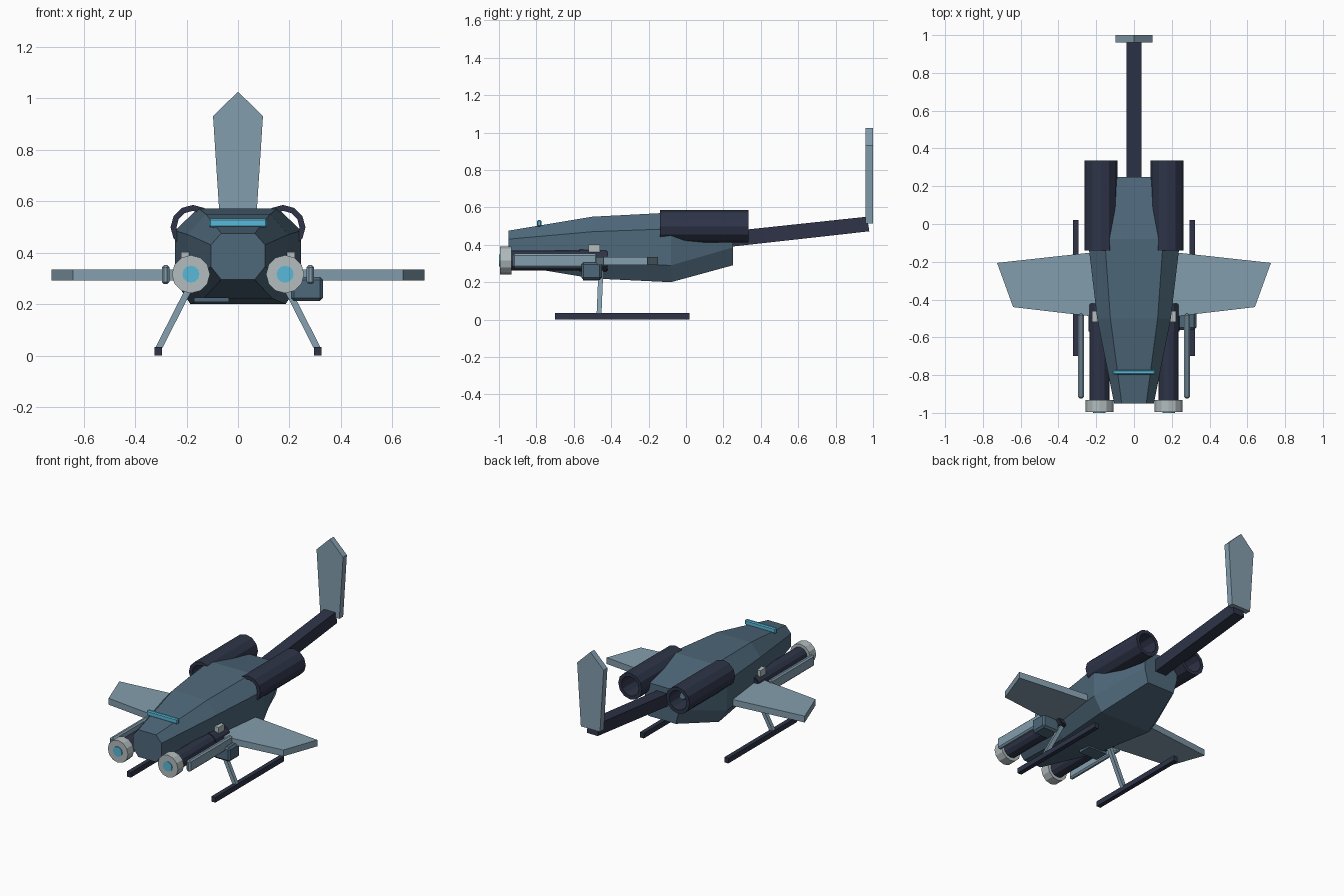
import bpy, bmesh, math
from mathutils import Vector

if "Cube" in bpy.data.objects:
    bpy.data.objects.remove(bpy.data.objects["Cube"])


def material(name, rgb):
    m = bpy.data.materials.new(name)
    lin = [((c / 255 + 0.055) / 1.055) ** 2.4 for c in rgb]
    m.diffuse_color = (*lin, 1)
    m.use_nodes = True
    m.node_tree.nodes["Principled BSDF"].inputs["Base Color"].default_value = m.diffuse_color
    return m


HULL = material("slate_blue", (78, 104, 122))
PANEL = material("light_steel_blue", (132, 158, 174))
DARK = material("dark_navy", (46, 52, 72))
METAL = material("pale_grey", (178, 188, 190))
GLOW = material("cyan", (88, 184, 216))


def loft(name, rings, mat, closed=False):
    """Skin a list of equal-length rings; cap the ends, or join last to first."""
    bm = bmesh.new()
    vs = [[bm.verts.new(p) for p in r] for r in rings]
    n = len(vs[0])
    pairs = list(zip(vs, vs[1:])) + ([(vs[-1], vs[0])] if closed else [])
    for a, b in pairs:
        for i in range(n):
            j = (i + 1) % n
            bm.faces.new((a[i], a[j], b[j], b[i]))
    if not closed:
        bm.faces.new(vs[0])
        bm.faces.new(vs[-1])
    bmesh.ops.recalc_face_normals(bm, faces=bm.faces)
    me = bpy.data.meshes.new(name)
    bm.to_mesh(me)
    bm.free()
    me.materials.append(mat)
    ob = bpy.data.objects.new(name, me)
    bpy.context.collection.objects.link(ob)
    return ob


def box(name, x, y, z, mat, bevel=0):
    rect = [(x[0], z[0]), (x[1], z[0]), (x[1], z[1]), (x[0], z[1])]
    ob = loft(name, [[(px, py, pz) for px, pz in rect] for py in y], mat)
    if bevel:
        mod = ob.modifiers.new("chamfer", "BEVEL")
        mod.width, mod.segments = bevel, 1
    return ob


def circle(x, y, z, r, n=12):
    return [(x + r * math.cos(2 * math.pi * i / n), y,
             z + r * math.sin(2 * math.pi * i / n)) for i in range(n)]


def octagon(y, side, flat_top, flat_low, z0, z1, z2, z3):
    half = [(flat_low, z0), (side, z1), (side, z2), (flat_top, z3)]
    pts = half + [(-x, z) for x, z in reversed(half)]
    return [(x, y, z) for x, z in pts]


# Faceted fuselage
loft("fuselage", [
    octagon(-0.95, 0.105, 0.065, 0.065, 0.295, 0.345, 0.43, 0.475),
    octagon(-0.50, 0.195, 0.125, 0.135, 0.22, 0.30, 0.47, 0.55),
    octagon(-0.08, 0.245, 0.155, 0.185, 0.20, 0.29, 0.485, 0.572),
    octagon(0.25, 0.125, 0.088, 0.10, 0.29, 0.385, 0.45, 0.51)], HULL)

# Windscreen light bar
box("light_bar", (-0.113, 0.113), (-0.797, -0.773), (0.497, 0.532), GLOW, 0.006)

# Tail boom and upright fin
loft("tail_boom", [
    [(-0.04, 0.2, 0.385), (0.04, 0.2, 0.385), (0.04, 0.2, 0.468), (-0.04, 0.2, 0.468)],
    [(-0.04, 0.98, 0.472), (0.04, 0.98, 0.472), (0.04, 0.968, 0.55), (-0.04, 0.968, 0.55)]],
    DARK)
fin = [(-0.07, 0.515), (0.07, 0.515), (0.097, 0.93), (0, 1.025), (-0.097, 0.93)]
loft("tail_fin", [[(x, y, z) for x, z in fin] for y in (0.96, 1.0)], PANEL)

for s, side in ((-1, "left"), (1, "right")):
    # Wing
    plan = [(0.17, -0.495), (0.64, -0.44), (0.725, -0.206), (0.17, -0.145)]
    loft(f"wing_{side}", [[(s * x, y, z) for x, y in plan] for z in (0.292, 0.334)], PANEL)

    # Open engine tube
    ex, ez = s * 0.175, 0.498
    loft(f"engine_{side}", [circle(ex, -0.14, ez, 0.087), circle(ex, 0.335, ez, 0.087),
                            circle(ex, 0.335, ez, 0.064), circle(ex, -0.14, ez, 0.064)],
         DARK, closed=True)

    # Forward cannon: barrel, rear sleeve, muzzle ring, glowing lens, top block
    gx, gz = s * 0.183, 0.316
    loft(f"cannon_barrel_{side}", [circle(gx, y, gz, 0.053) for y in (-0.95, -0.42)], DARK)
    loft(f"cannon_sleeve_{side}", [circle(gx, y, gz, 0.058) for y in (-0.57, -0.425)], DARK)
    loft(f"muzzle_{side}", [circle(gx, y, gz, 0.074) for y in (-0.995, -0.932)], METAL)
    loft(f"muzzle_lens_{side}", [circle(gx, y, gz, 0.033) for y in (-1.0, -0.994)], GLOW)
    bx = sorted((s * 0.175, s * 0.222))
    box(f"cannon_block_{side}", bx, (-0.52, -0.46), (0.36, 0.402), METAL)

    # Slim outboard rail
    rx = sorted((s * 0.266, s * 0.296))
    box(f"side_rail_{side}", rx, (-0.925, -0.475), (0.277, 0.352), PANEL, 0.009)

    # Landing leg and skid
    ends = [((0.185, -0.455, 0.27)), ((0.31, -0.465, 0.025))]
    loft(f"landing_leg_{side}", [
        [(s * (x + a), y + b, z) for a, b in
         ((-0.014, -0.013), (0.014, -0.013), (0.014, 0.013), (-0.014, 0.013))]
        for x, y, z in ends], PANEL)
    kx = sorted((s * 0.295, s * 0.324))
    box(f"skid_{side}", kx, (-0.70, 0.02), (0.0, 0.034), DARK)

# Sensor pod under the right wing and small belly plate
box("sensor_pod", (0.205, 0.33), (-0.56, -0.45), (0.212, 0.306), HULL, 0.012)
box("belly_plate", (-0.17, -0.035), (-0.55, -0.46), (0.208, 0.226), HULL)
